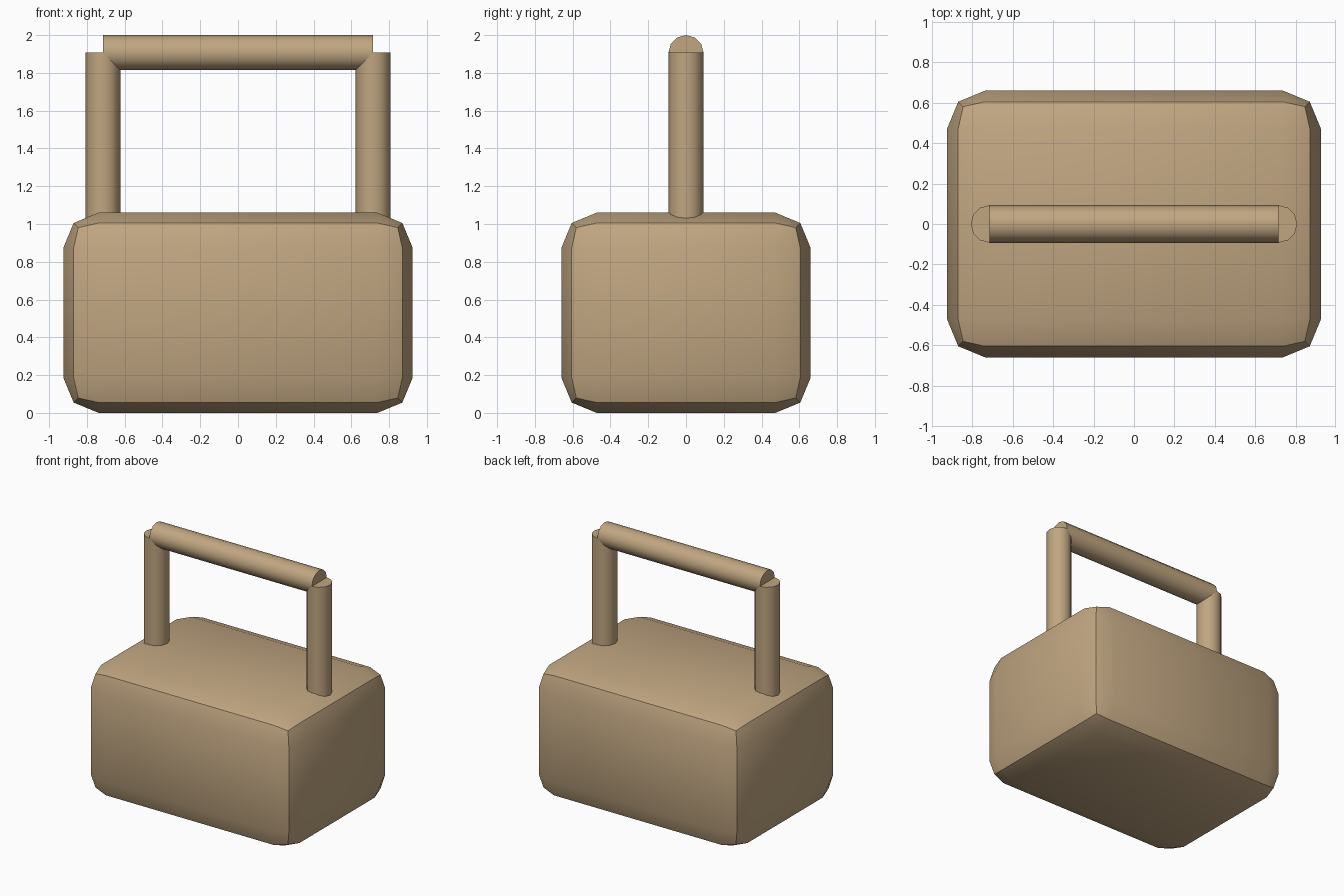
import bpy, bmesh, math

if "Cube" in bpy.data.objects:
    bpy.data.objects.remove(bpy.data.objects["Cube"])

tan = bpy.data.materials.new("tan")
tan.diffuse_color = (0.53, 0.38, 0.22, 1)
tan.use_nodes = True
tan.node_tree.nodes["Principled BSDF"].inputs["Base Color"].default_value = tan.diffuse_color

R = 0.093        # handle radius
LEG_X = 0.715    # handle half span
BAR_Z = 2.0 - R  # handle bar height


def finish(obj, name):
    obj.name = name
    obj.data.materials.append(tan)
    bpy.ops.object.shade_smooth_by_angle(angle=math.radians(40))


def rod(name, loc, length, rot=(0, 0, 0)):
    bpy.ops.mesh.primitive_cylinder_add(vertices=12, radius=R, depth=length,
                                        location=loc, rotation=rot)
    finish(bpy.context.object, name)


# Rounded body block
bpy.ops.mesh.primitive_cube_add(size=1, location=(0, 0, 0.53))
body = bpy.context.object
body.scale = (1.85, 1.32, 1.06)
bpy.ops.object.transform_apply(location=False, rotation=False, scale=True)
bm = bmesh.new()
bm.from_mesh(body.data)
bmesh.ops.bevel(bm, geom=bm.edges[:], offset=0.187, segments=2,
                profile=0.5, affect='EDGES')
bm.to_mesh(body.data)
bm.free()
finish(body, "body")

# Handle legs, sunk slightly into the body
leg_bottom = 1.0
for side, label in ((-1, "left"), (1, "right")):
    rod(f"handle_leg_{label}", (side * LEG_X, 0, (leg_bottom + BAR_Z) / 2),
        BAR_Z - leg_bottom)

# Handle bar across the top
rod("handle_bar", (0, 0, BAR_Z), 2 * LEG_X, (0, math.pi / 2, 0))
